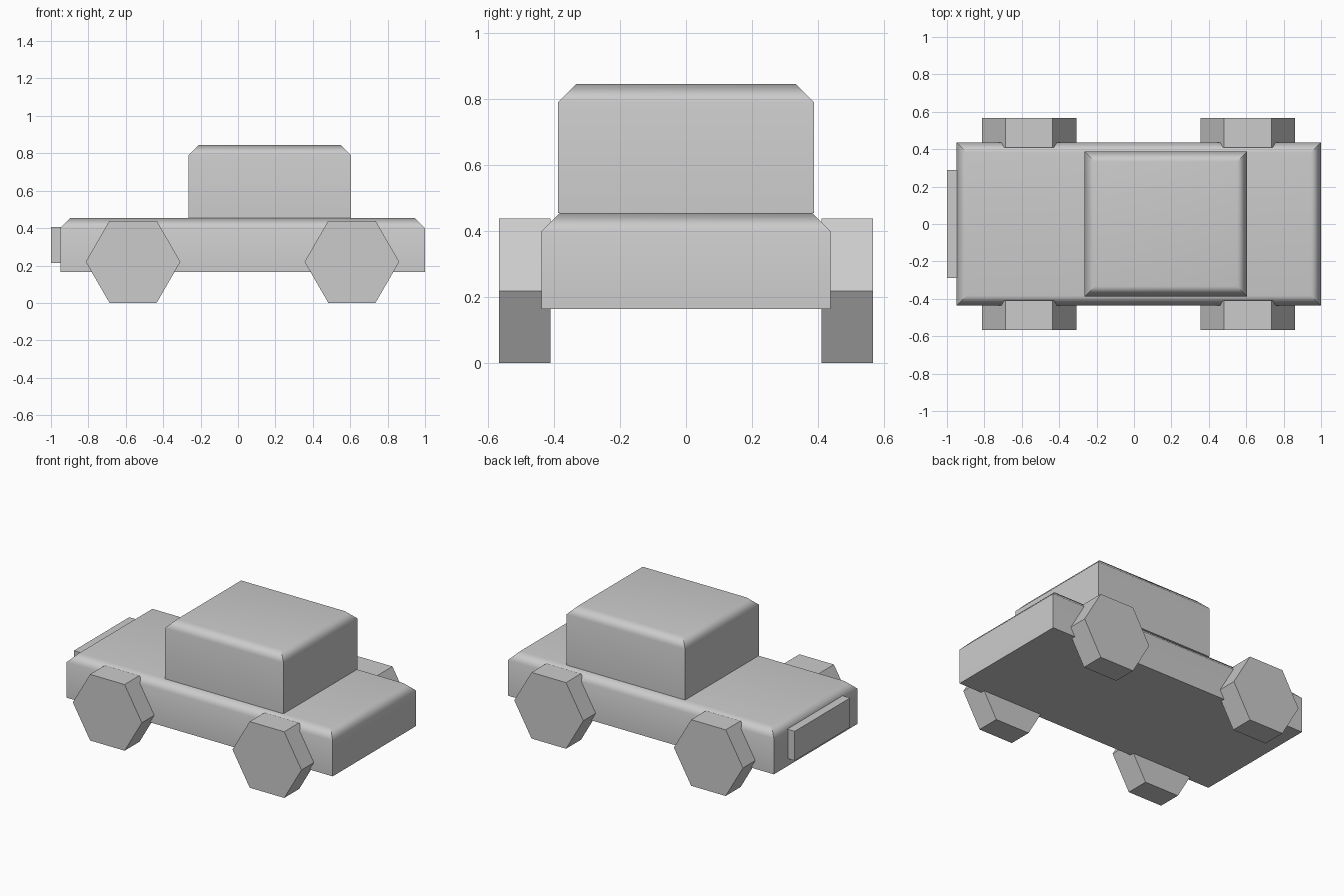
import bpy, bmesh, math
from mathutils import Matrix

default = bpy.data.objects.get("Cube")
if default:
    bpy.data.objects.remove(default, do_unlink=True)

# One plain grey for everything
grey = bpy.data.materials.new("light_grey")
grey.use_nodes = True
colour = (0.6, 0.6, 0.6, 1)
grey.diffuse_color = colour
grey.node_tree.nodes["Principled BSDF"].inputs["Base Color"].default_value = colour


def finish(name, bm):
    mesh = bpy.data.meshes.new(name)
    bm.to_mesh(mesh)
    bm.free()
    mesh.materials.append(grey)
    obj = bpy.data.objects.new(name, mesh)
    bpy.context.collection.objects.link(obj)
    return obj


def box(name, x, y, z, chamfer=0):
    """Box between limits, optionally with its top rim chamfered."""
    bm = bmesh.new()
    bmesh.ops.create_cube(bm, size=1)
    centre = [sum(r) / 2 for r in (x, y, z)]
    size = [r[1] - r[0] for r in (x, y, z)]
    bmesh.ops.scale(bm, vec=size, verts=bm.verts)
    bmesh.ops.translate(bm, vec=centre, verts=bm.verts)
    if chamfer:
        rim = [e for e in bm.edges if all(v.co.z > centre[2] for v in e.verts)]
        bmesh.ops.bevel(bm, geom=rim, offset=chamfer, segments=1,
                        affect='EDGES', profile=0.5)
    obj = finish(name, bm)
    if chamfer:
        # Soft rim shading with flat large faces
        bpy.ops.object.select_all(action='DESELECT')
        obj.select_set(True)
        bpy.context.view_layer.objects.active = obj
        bpy.ops.object.shade_smooth_by_angle(angle=math.radians(50))
        soft = obj.modifiers.new("soft_rim", 'WEIGHTED_NORMAL')
        soft.keep_sharp = True
    return obj


def wheel(name, x, side):
    """Six-sided wheel with its axle along y."""
    bm = bmesh.new()
    turn = Matrix.Rotation(math.pi / 2, 4, 'X') @ Matrix.Rotation(math.pi / 2, 4, 'Z')
    bmesh.ops.create_cone(bm, cap_ends=True, segments=6, radius1=0.253,
                          radius2=0.253, depth=0.157, matrix=turn)
    # Keep a corner pointing along x so the wheel rests on a flat side
    if max(v.co.x for v in bm.verts) < 0.24:
        bmesh.ops.rotate(bm, matrix=Matrix.Rotation(math.pi / 6, 3, 'Y'), verts=bm.verts)
    bmesh.ops.translate(bm, vec=(x, side * 0.488, 0.22), verts=bm.verts)
    return finish(name, bm)


# Body, cabin and end plate
box("body", (-0.95, 1.0), (-0.437, 0.437), (0.165, 0.455), 0.055)
box("cabin", (-0.265, 0.605), (-0.388, 0.388), (0.455, 0.845), 0.055)
box("bumper_plate", (-1.0, -0.945), (-0.29, 0.29), (0.213, 0.407))

# Four wheels
for end, x in (("left", 0.609), ("right", -0.561)):
    for face, side in (("front", -1), ("back", 1)):
        wheel(f"{face}_{end}_wheel", x, side)
